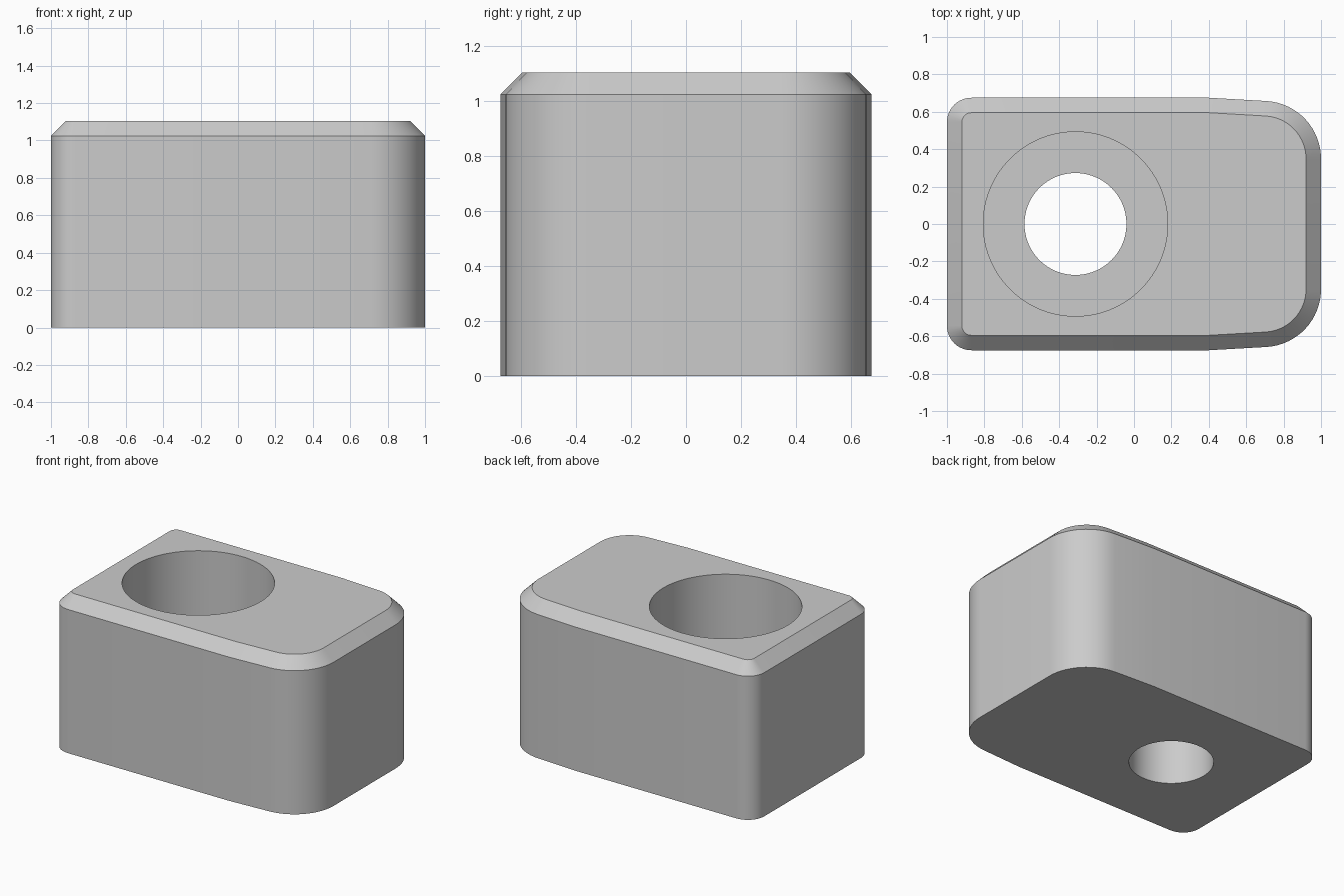
import bpy
import bmesh
import math

cube = bpy.data.objects.get("Cube")
if cube:
    bpy.data.objects.remove(cube, do_unlink=True)

HALF_WIDTH = 0.675
HEIGHT = 1.105
CHAMFER = 0.08
HOLE_X = -0.313
BORE_R, HOLE_R = 0.493, 0.2725
BORE_FLOOR = 0.5


def arc(cx, cy, r, start, end, steps):
    angles = [math.radians(start + (end - start) * i / steps) for i in range(steps + 1)]
    return [(cx + r * math.cos(a), cy + r * math.sin(a)) for a in angles]


def outline(inset):
    """Block outline: tapered, widely rounded +x end and tightly rounded -x end."""
    half = arc(0.69, 0.348, 0.31 - inset, 0, 86, 16)
    half.append((0.4, HALF_WIDTH - inset))
    half += arc(-0.87, HALF_WIDTH - 0.13, 0.13 - inset, 90, 180, 10)
    return half + [(x, -y) for x, y in reversed(half)]


def circle(r):
    return arc(HOLE_X, 0, r, 0, 360, 96)[:-1]


bm = bmesh.new()


def ring(points, z):
    verts = [bm.verts.new((x, y, z)) for x, y in points]
    return [bm.edges.new((a, b)) for a, b in zip(verts, verts[1:] + verts[:1])]


def wall(a, b):
    """Quads between two matching rings."""
    for e, f in zip(a, b):
        bm.faces.new((e.verts[0], e.verts[1], f.verts[1], f.verts[0]))


def cap(outer, inner):
    """Flat face with a round opening."""
    bmesh.ops.triangle_fill(bm, edges=outer + inner, use_beauty=True)


# Outer body with chamfered top rim
base = ring(outline(0), 0)
shoulder = ring(outline(0), HEIGHT - CHAMFER)
top = ring(outline(CHAMFER), HEIGHT)
wall(base, shoulder)
wall(shoulder, top)

# Counterbore and through hole
bore_top = ring(circle(BORE_R), HEIGHT)
bore_floor = ring(circle(BORE_R), BORE_FLOOR)
hole_top = ring(circle(HOLE_R), BORE_FLOOR)
hole_base = ring(circle(HOLE_R), 0)
wall(bore_top, bore_floor)
wall(bore_floor, hole_top)
wall(hole_top, hole_base)

# Top and bottom faces
cap(top, bore_top)
cap(base, hole_base)
bmesh.ops.recalc_face_normals(bm, faces=bm.faces)

mesh = bpy.data.meshes.new("counterbored_block")
bm.to_mesh(mesh)
bm.free()
block = bpy.data.objects.new("counterbored_block", mesh)
bpy.context.collection.objects.link(block)

# Plain grey finish
grey = bpy.data.materials.new("light_grey")
grey.use_nodes = True
colour = (0.6, 0.6, 0.6, 1)
grey.diffuse_color = colour
grey.node_tree.nodes["Principled BSDF"].inputs["Base Color"].default_value = colour
mesh.materials.append(grey)

bpy.ops.object.select_all(action="DESELECT")
block.select_set(True)
bpy.context.view_layer.objects.active = block
bpy.ops.object.shade_smooth_by_angle(angle=math.radians(30))
